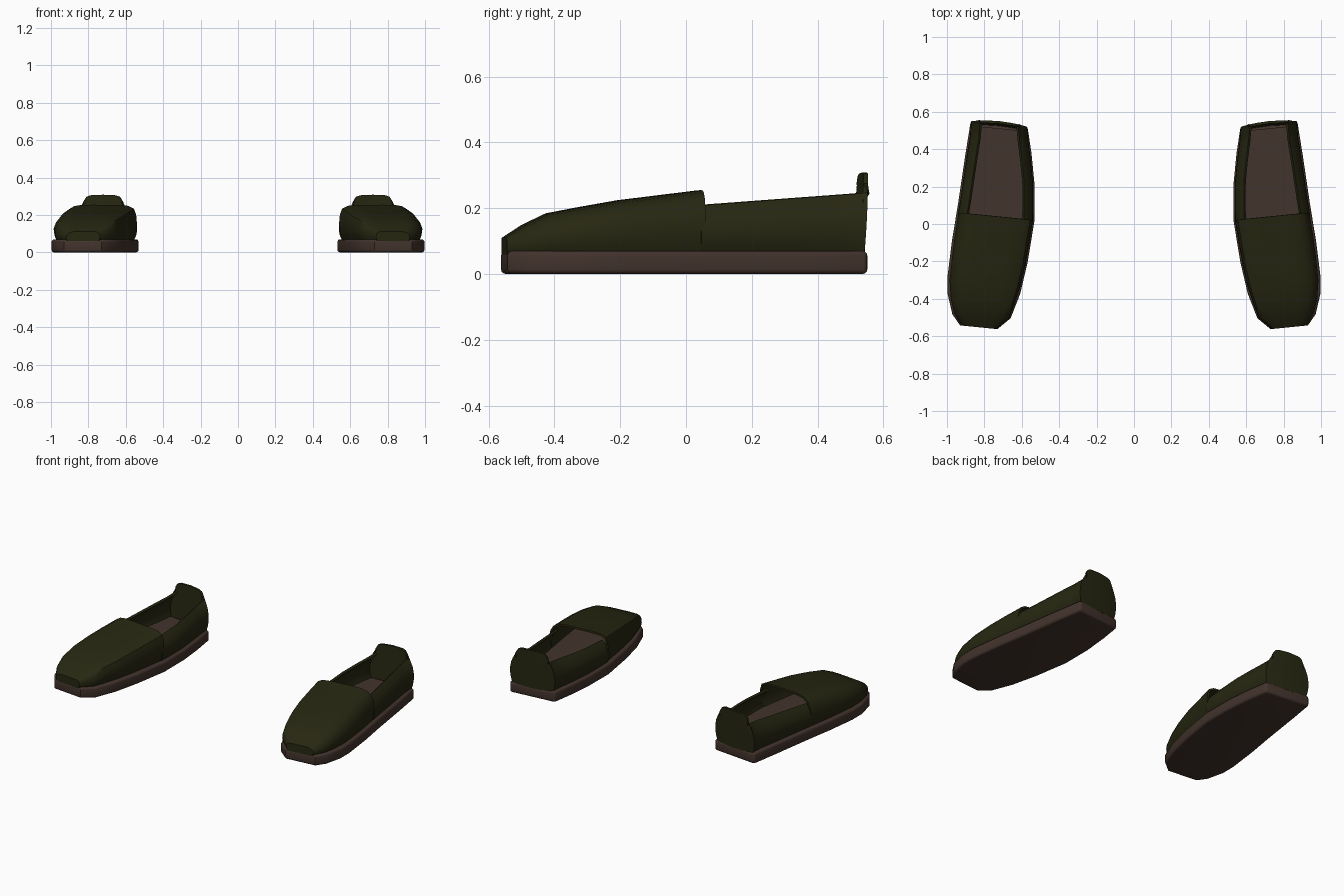
import bpy, bmesh, math
from mathutils import Matrix, Vector

if "Cube" in bpy.data.objects:
    bpy.data.objects.remove(bpy.data.objects["Cube"])

# Colours
def material(name, rgb):
    m = bpy.data.materials.new(name)
    m.diffuse_color = (*rgb, 1)
    m.use_nodes = True
    m.node_tree.nodes["Principled BSDF"].inputs["Base Color"].default_value = m.diffuse_color
    return m

GREEN = material("dark olive", (0.020, 0.020, 0.006))
BROWN = material("dark brown", (0.055, 0.033, 0.025))

# Each shoe is modelled straight, then toed out and moved to the side
PLACE = Matrix.Translation((0.775, 0, 0)) @ Matrix.Rotation(math.atan(0.1), 4, 'Z')

# Plan outline: (y, half width) on the inner and outer side, toe to heel
INNER = [(-.555, .10), (-.49, .165), (-.354, .203), (-.18, .226), (.044, .24),
         (.244, .219), (.40, .188), (.54, .152)]
OUTER = [(-.555, .10), (-.50, .147), (-.392, .184), (-.30, .193), (-.10, .188),
         (.084, .176), (.358, .163), (.54, .152)]
TOP = [(-.555, .112), (-.49, .152), (-.42, .185), (-.32, .204), (-.2, .225), (.044, .255)]

def lerp(table, y):
    if y <= table[0][0]:
        return table[0][1]
    for (a, p), (b, q) in zip(table, table[1:]):
        if y <= b:
            return p + (q - p) * (y - a) / (b - a)
    return table[-1][1]

def finish(name, bm, mat, thickness=0, bevel=0, angle=35):
    bm.transform(PLACE)
    mesh = bpy.data.meshes.new(name)
    bm.to_mesh(mesh)
    bm.free()
    ob = bpy.data.objects.new(name, mesh)
    bpy.context.collection.objects.link(ob)
    mesh.materials.append(mat)
    if thickness:
        s = ob.modifiers.new("thickness", 'SOLIDIFY')
        s.thickness, s.offset = thickness, -1
    if bevel:
        b = ob.modifiers.new("rounding", 'BEVEL')
        b.width, b.segments, b.limit_method = bevel, 3, 'ANGLE'
        b.angle_limit = math.radians(50)
    ob.modifiers.new("pair", 'MIRROR').use_mirror_merge = False
    bpy.ops.object.select_all(action='DESELECT')
    ob.select_set(True)
    bpy.context.view_layer.objects.active = ob
    for m in [m.name for m in ob.modifiers]:
        bpy.ops.object.modifier_apply(modifier=m)
    bpy.ops.object.shade_smooth_by_angle(angle=math.radians(angle))

def face_outward(bm, centre):
    bmesh.ops.recalc_face_normals(bm, faces=bm.faces)
    if sum(f.normal.dot(f.calc_center_median() - centre) * f.calc_area() for f in bm.faces) < 0:
        bmesh.ops.reverse_faces(bm, faces=bm.faces)

def loft(rows, cap_first=False):
    bm = bmesh.new()
    grid = [[bm.verts.new(p) for p in row] for row in rows]
    for a, b in zip(grid, grid[1:]):
        for i in range(len(a) - 1):
            bm.faces.new((a[i], a[i + 1], b[i + 1], b[i]))
    if cap_first:
        bm.faces.new(grid[0])
    return bm

def slab(name, z0, z1, inset, mat, bevel):
    bm = bmesh.new()
    pts = [(-(w - inset), y) for y, w in INNER] + [(w - inset, y) for y, w in reversed(OUTER)]
    lo, hi = -.555 + inset, .542 - inset
    face = bm.faces.new([bm.verts.new((x, min(max(y, lo), hi), z0)) for x, y in pts])
    ext = bmesh.ops.extrude_face_region(bm, geom=[face])
    for v in ext["geom"]:
        if isinstance(v, bmesh.types.BMVert):
            v.co.z = z1
    bmesh.ops.recalc_face_normals(bm, faces=bm.faces)
    finish(name, bm, mat, bevel=bevel)

# Sole and insole
slab("sole", 0, .07, 0, BROWN, .014)
slab("insole", .06, .085, .028, BROWN, 0)

# Vamp: closed front of the upper, (inset fraction, height fraction) per side
BASE = .06
IN_PROFILE = [(.10, 0), (.03, .2), (0, .45), (.02, .72), (.07, .89), (.2, .97), (.5, .995)]
OUT_PROFILE = [(.10, 0), (.03, .2), (0, .45), (.07, .7), (.18, .86), (.36, .96), (.6, .995)]
rows = []
for y in (-.555, -.535, -.49, -.42, -.32, -.2, -.08, .044):
    wi, wo, h = lerp(INNER, y) - .008, lerp(OUTER, y) - .011, lerp(TOP, y) - BASE
    row = [(-wi * (1 - f), y, BASE + h * g) for f, g in IN_PROFILE]
    row.append((0, y, BASE + h))
    row += [(wo * (1 - f), y, BASE + h * g) for f, g in reversed(OUT_PROFILE)]
    rows.append(row)
bm = loft(rows, cap_first=True)
face_outward(bm, Vector((0, -.2, .1)))
finish("vamp", bm, GREEN, thickness=.012)

# Quarters: side walls that lean inward, running round a raised heel
WALL = [(0, .020), (.18, .006), (.36, 0), (.55, .002), (.75, .014), (.9, .032), (1, .048)]
def side(sign, y):
    table, gap = (INNER, .007) if sign < 0 else (OUTER, .009)
    w = lerp(table, y) - gap * min(1, (.56 - y) / .1)
    rim = .208 + (y - .03) * .075
    return [(sign * (w - d), y, BASE + (rim - BASE) * s) for s, d in WALL]

def heel(f, rim):
    y0 = .553 - .010 * f * f
    return [(f * (.150 - d * .7), y0 - .012 * (1 - s), BASE + (rim - BASE) * s) for s, d in WALL]

ys = [.03, .12, .244, .36, .45, .525]
cols = [side(-1, y) for y in ys]
cols += [heel(f, z) for f, z in ((-1, .25), (-.9, .275), (-.78, .297), (-.6, .305), (0, .308),
                                 (.6, .305), (.78, .297), (.9, .275), (1, .25))]
cols += [side(1, y) for y in reversed(ys)]
bm = loft(cols)
face_outward(bm, Vector((0, .3, .14)))
finish("quarters_and_heel", bm, GREEN, thickness=.014, angle=45)
